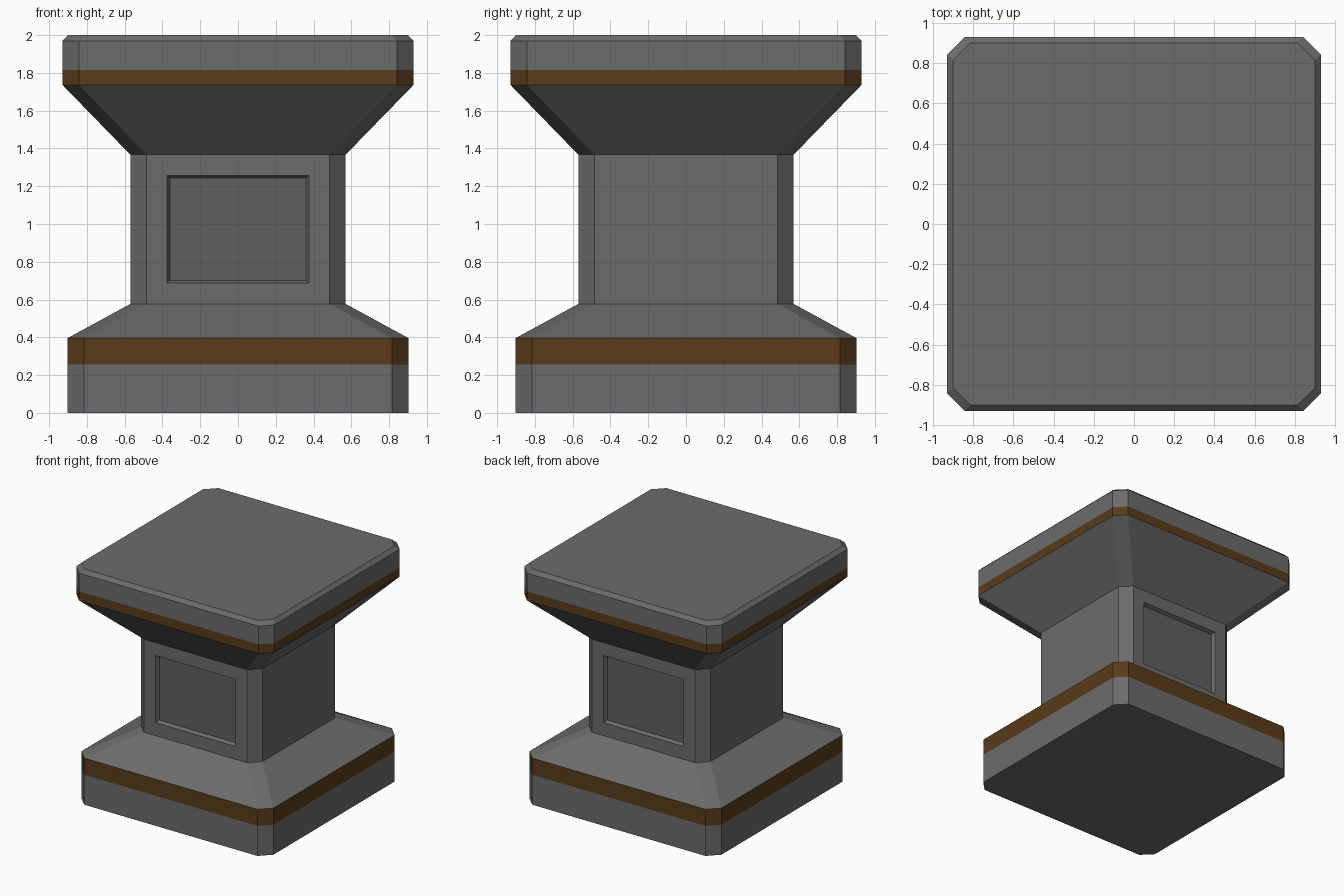
import bpy, bmesh

if "Cube" in bpy.data.objects:
    bpy.data.objects.remove(bpy.data.objects["Cube"])


def material(name, r, g, b):
    m = bpy.data.materials.new(name)
    m.diffuse_color = (r, g, b, 1)
    m.use_nodes = True
    m.node_tree.nodes["Principled BSDF"].inputs["Base Color"].default_value = m.diffuse_color
    return m


stone = material("dark_stone", 0.15, 0.15, 0.15)
panel = material("panel_stone", 0.115, 0.115, 0.115)
brown = material("brown_band", 0.10, 0.045, 0.010)


def octagon(bm, h, c, z):
    """Ring of verts: square of half width h with corners cut by c."""
    k = h - c
    pts = [(k, -h), (h, -k), (h, k), (k, h), (-k, h), (-h, k), (-h, -k), (-k, -h)]
    return [bm.verts.new((x, y, z)) for x, y in pts]


def loft(name, sections, bottom=False, top=False, panels=False, mat=stone):
    """Skin chamfered-square sections (half width, corner cut, z)."""
    bm = bmesh.new()
    rings = [octagon(bm, *s) for s in sections]
    for a, b in zip(rings, rings[1:]):
        for i in range(8):
            j = (i + 1) % 8
            bm.faces.new((a[i], a[j], b[j], b[i]))
    if bottom:
        bm.faces.new(rings[0][::-1])
    if top:
        bm.faces.new(rings[-1])
    bm.normal_update()
    me = bpy.data.meshes.new(name)
    me.materials.append(mat)
    if panels:
        # recessed darker panels on front and back
        me.materials.append(panel)
        faces = [f for f in bm.faces if abs(f.normal.y) > 0.99]
        bmesh.ops.inset_individual(bm, faces=faces, thickness=0.11, use_even_offset=True)
        bmesh.ops.inset_individual(bm, faces=faces, thickness=0.014, depth=-0.03,
                                   use_even_offset=True)
        for f in faces:
            f.material_index = 1
    bm.to_mesh(me)
    bm.free()
    ob = bpy.data.objects.new(name, me)
    bpy.context.collection.objects.link(ob)
    return ob


# Base block, its band and the slope up to the shaft
loft("base_block", [(0.902, 0.088, 0), (0.902, 0.088, 0.255)], bottom=True)
loft("base_band", [(0.902, 0.088, 0.255), (0.902, 0.088, 0.396)], mat=brown)
loft("base_slope", [(0.902, 0.088, 0.396), (0.57, 0.085, 0.577)])

# Shaft with recessed panels
loft("shaft", [(0.57, 0.085, 0.577), (0.57, 0.085, 1.367)], panels=True)

# Flared capital, band and top slab with bevelled rim
loft("capital_flare", [(0.57, 0.085, 1.367), (0.93, 0.088, 1.737)])
loft("cap_band", [(0.93, 0.088, 1.737), (0.93, 0.088, 1.815)], mat=brown)
loft("cap_slab", [(0.93, 0.088, 1.815), (0.93, 0.088, 1.97), (0.90, 0.085, 2.0)], top=True)
